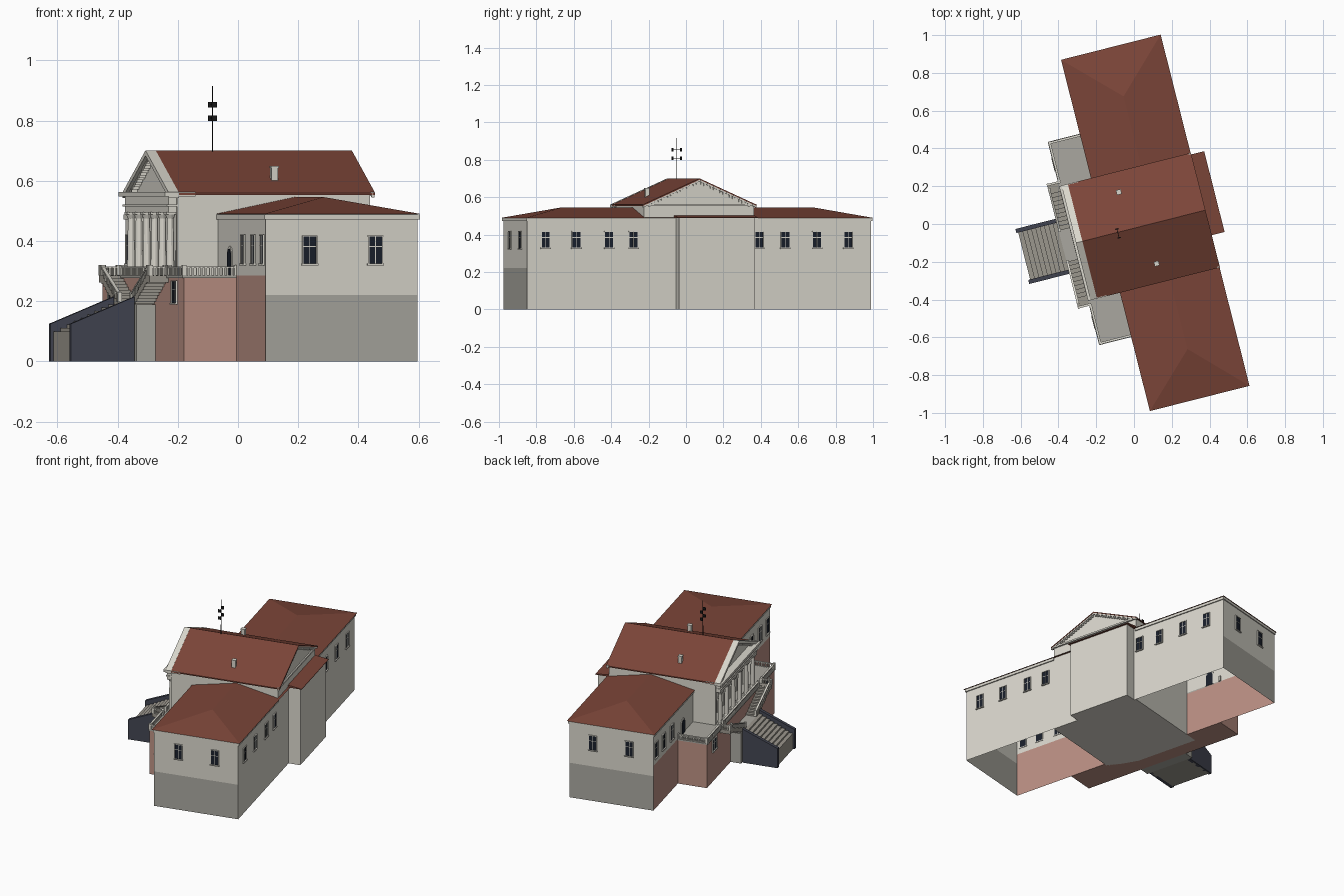
import bpy, bmesh, math
from mathutils import Matrix, Vector

if "Cube" in bpy.data.objects:
    bpy.data.objects.remove(bpy.data.objects["Cube"])

# local frame: X = depth (front is -X), Y = along the facade, then turned as a whole
PLACE = Matrix.Translation((0.005, -0.021, 0)) @ Matrix.Rotation(math.radians(14.2), 4, 'Z')


def mat(name, c):
    m = bpy.data.materials.new(name)
    m.diffuse_color = (*c, 1)
    m.use_nodes = True
    m.node_tree.nodes["Principled BSDF"].inputs["Base Color"].default_value = m.diffuse_color
    return m


ROOF = mat("roof_tile", (0.20, 0.06, 0.04))
WALL = mat("plaster", (0.70, 0.68, 0.61))
BASE = mat("stone_base", (0.40, 0.39, 0.35))
PINK = mat("pink_plaster", (0.50, 0.28, 0.23))
DARK = mat("dark_stone", (0.055, 0.06, 0.085))
GLASS = mat("glass", (0.010, 0.014, 0.024))
STEP = mat("step_stone", (0.33, 0.31, 0.27))
BLACK = mat("iron", (0.01, 0.01, 0.01))


class Part:
    """Collects simple solids into one named object."""
    def __init__(self, name, material):
        self.name, self.material, self.bm = name, material, bmesh.new()

    def box(self, x0, x1, y0, y1, z0, z1):
        self.prism([(x0, z0), (x1, z0), (x1, z1), (x0, z1)], 'y', y0, y1)

    def prism(self, pts, axis, a, b):
        def p(q, t):
            return (t, q[0], q[1]) if axis == 'x' else (q[0], t, q[1])
        self.loft([p(q, a) for q in pts], [p(q, b) for q in pts])

    def loft(self, r0, r1):
        v0 = [self.bm.verts.new(p) for p in r0]
        v1 = [self.bm.verts.new(p) for p in r1]
        fs = [self.bm.faces.new(v0), self.bm.faces.new(v1[::-1])]
        for i in range(len(v0)):
            j = (i + 1) % len(v0)
            fs.append(self.bm.faces.new((v0[j], v0[i], v1[i], v1[j])))
        bmesh.ops.recalc_face_normals(self.bm, faces=fs)

    def beam(self, p, q, w, h):
        p, q = Vector(p), Vector(q)
        d = q - p
        s = Vector((-d.y, d.x, 0)).normalized() * w / 2
        u = Vector((0, 0, h))
        self.loft([p - s, p + s, p + s + u, p - s + u], [q - s, q + s, q + s + u, q - s + u])

    def quad(self, *pts):
        self.bm.faces.new([self.bm.verts.new(p) for p in pts])

    def cone(self, x, y, z0, z1, r0, r1, n=12):
        bmesh.ops.create_cone(self.bm, cap_ends=True, segments=n, radius1=r0, radius2=r1,
                              depth=z1 - z0, matrix=Matrix.Translation((x, y, (z0 + z1) / 2)))

    def done(self):
        me = bpy.data.meshes.new(self.name)
        self.bm.to_mesh(me)
        self.bm.free()
        me.materials.append(self.material)
        ob = bpy.data.objects.new(self.name, me)
        ob.matrix_world = PLACE
        bpy.context.collection.objects.link(ob)


F, B, E = -0.15, 0.37, 0.948      # wing front, wing back, wing end
H, RISE, TOP = 0.313, 0.56, 0.70  # main roof half width, eave and ridge

# wing walls, open underneath
walls, pink, base = Part("wing_walls", WALL), Part("pink_lower_walls", PINK), Part("end_base_walls", BASE)
for s in (-1, 1):
    def wall(part, x0, y0, x1, y1, z0, z1):
        c = [(x0, s * y0, z0), (x1, s * y1, z0), (x1, s * y1, z1), (x0, s * y0, z1)]
        part.quad(*(c if s < 0 else c[::-1]))
    wall(pink, F, E, F, 0.25, 0, 0.285)
    pink.bm.faces.ensure_lookup_table()
    pink.bm.faces[-1].normal_flip()
    wall(walls, F, 0.25, F, E, 0.285, 0.49)
    pink_end = wall(base, F, E, B, E, 0, 0.22)
    wall(walls, F, E, B, E, 0.22, 0.49)
    wall(walls, B, E, B, 0.25, 0, 0.49)
    walls.box(F - 0.006, B + 0.007, s * 0.30, s * 0.954, 0.472, 0.488)

# main block, rear projection, gables
main = Part("main_block", WALL)
main.box(-0.235, B, -0.303, 0.303, 0, RISE)
for s in (-1, 1):
    main.box(-0.29, -0.235, s * 0.303, s * 0.285, 0.285, RISE)
main.box(B, 0.443, -0.128, 0.29, 0, 0.488)
main.prism([(-0.303, 0.553), (0.303, 0.553), (0, 0.688)], 'x', -0.29, 0.373)
main.box(B, 0.381, -H, H, 0.553, 0.563)
main.done()

# roofs
roof = Part("main_roof", ROOF)


def chevron(part, x0, x1, drop, thick):
    part.prism([(-H, RISE - drop), (0, TOP - drop), (H, RISE - drop), (H, RISE - drop - thick),
                (0, TOP - drop - thick), (-H, RISE - drop - thick)], 'x', x0, x1)


chevron(roof, -0.287, 0.385, 0, 0.007)
roof.prism([(B, 0.488), (0.455, 0.488), (0.455, 0.491), (B, 0.503)], 'y', -0.137, 0.304)
roof.done()
hip = Part("wing_hip_roof", ROOF)
x0, x1, y1, xm, yr = -0.161, 0.383, 0.959, 0.113, 0.69
a, b, c, d = [(x0, -y1, 0.489), (x1, -y1, 0.489), (x1, y1, 0.489), (x0, y1, 0.489)]
e, f = (xm, -yr, 0.546), (xm, yr, 0.546)
hip.quad(a, b, e)
hip.quad(b, c, f, e)
hip.quad(c, d, f)
hip.quad(d, a, e, f)
hip.quad(d, c, b, a)
hip.done()

# portico: entablature, raking cornices with dentils, columns
port = Part("portico_pediment", WALL)
port.box(-0.318, -0.235, -0.295, 0.295, 0.495, 0.548)
port.box(-0.335, -0.23, -H, H, 0.548, 0.562)
port.box(-0.324, -0.235, -0.30, 0.30, 0.515, 0.521)
chevron(port, -0.322, -0.287, -0.001, 0.018)
chevron(port, 0.373, 0.383, 0.007, 0.009)
for s in (-1, 1):
    for i in range(16):
        y = s * (0.012 + i * 0.0175)
        z = TOP - abs(y) * (TOP - RISE) / H
        port.box(-0.31, -0.287, y - 0.005, y + 0.005, z - 0.030, z - 0.015)
        port.box(0.372, 0.38, y - 0.005, y + 0.005, z - 0.026, z - 0.014)
port.done()
cols = Part("portico_columns", WALL)
for i in range(6):
    y = -0.265 + i * 0.106
    cols.box(-0.322, -0.286, y - 0.018, y + 0.018, 0.285, 0.296)
    cols.cone(-0.304, y, 0.296, 0.304, 0.017, 0.015)
    cols.cone(-0.304, y, 0.304, 0.474, 0.014, 0.011)
    cols.cone(-0.304, y, 0.474, 0.488, 0.011, 0.018)
    cols.box(-0.322, -0.286, y - 0.018, y + 0.018, 0.488, 0.496)
cols.done()

# windows and doors: pane, frame, glazing bars
pane, frame = Part("window_panes", GLASS), Part("window_frames", WALL)


def window(axis, face, out, c, z0, z1, w):
    def put(part, t, c0, c1, a, b):
        lo, hi = sorted((face - out * 0.003, face + out * t))
        if axis == 'x':
            part.box(lo, hi, c0, c1, a, b)
        else:
            part.box(c0, c1, lo, hi, a, b)
    h = w / 2
    put(pane, 0.002, c - h, c + h, z0, z1)
    for k in (-h - 0.0035, h):
        put(frame, 0.006, c + k, c + k + 0.0035, z0, z1)
    put(frame, 0.003, c - 0.0015, c + 0.0015, z0, z1)
    put(frame, 0.003, c - h, c + h, z0 + (z1 - z0) * 0.62, z0 + (z1 - z0) * 0.62 + 0.003)
    put(frame, 0.009, c - h - 0.006, c + h + 0.006, z0 - 0.006, z0)
    put(frame, 0.006, c - h - 0.004, c + h + 0.004, z1, z1 + 0.004)


for s in (-1, 1):
    for u in (0.0, 0.225):
        window('y', s * E, s, u, 0.325, 0.415, 0.044)
    for y in (0.65, 0.785, 0.905):
        window('x', F, -1, s * y, 0.325, 0.418, 0.044)
    window('x', -0.33, -1, s * 0.43, 0.195, 0.265, 0.06)
for y in (-0.847, -0.677, -0.497, -0.362, 0.331, 0.475, 0.65, 0.822):
    window('x', B, 1, y, 0.33, 0.415, 0.044)


def arch(part, x, out, y, w, z0, z1):
    r = w / 2
    pts = [(y - r, z0)] + [(y - r * math.cos(t * math.pi / 8), z1 - r + r * math.sin(t * math.pi / 8))
                           for t in range(9)] + [(y + r, z0)]
    part.prism(pts, 'x', x - out, x + 0.003)


for x, y in [(F, -0.47), (F, 0.47)] + [(-0.235, -0.212 + i * 0.106) for i in range(5)]:
    arch(frame, x, 0.004, y, 0.062, 0.285, 0.383)
    arch(pane, x, 0.006, y, 0.046, 0.285, 0.374)
pane.done()
frame.done()

# terrace with pink walls and stone deck
pink.box(-0.33, F, -0.55, 0.55, 0, 0.28)
pink.done()
deck = Part("terrace_deck", BASE)
deck.box(-0.336, F, -0.555, 0.555, 0.278, 0.287)
deck.box(-0.395, -0.33, -0.165, 0.165, 0, 0.19)
deck.done()

# lower stair with dark cheeks, twin upper flights
stair, cheek = Part("stair_steps", STEP), Part("stair_cheeks", DARK)
for i in range(9):
    x = -0.605 + i * 0.0235
    stair.box(x, x + 0.0235, -0.14, 0.14, 0, 0.10 + i * 0.01125)
for s in (-1, 1):
    cheek.prism([(-0.615, 0), (-0.397, 0), (-0.397, 0.215), (-0.615, 0.125)], 'y', s * 0.128, s * 0.15)
    for i in range(10):
        y, z = 0.085 + i * 0.022, 0.19 + (i + 1) * 0.0095
        stair.box(-0.395, -0.33, s * y, s * (y + 0.022), z - 0.028, z)
    stair.box(-0.395, -0.33, s * 0.30, s * 0.34, 0.262, 0.286)
stair.done()
cheek.done()

# balustrades
rails = Part("balustrades", WALL)


def balustrade(p, q, n):
    p, q = Vector(p), Vector(q)
    rails.beam(p + Vector((0, 0, 0.024)), q + Vector((0, 0, 0.024)), 0.012, 0.006)
    for i in range(n + 1):
        c = p.lerp(q, i / n)
        r, h = (0.007, 0.034) if i in (0, n) else (0.0032, 0.026)
        rails.box(c.x - r, c.x + r, c.y - r, c.y + r, c.z, c.z + h)


for s in (-1, 1):
    balustrade((-0.328, s * 0.547, 0.286), (F, s * 0.547, 0.286), 12)
    balustrade((-0.328, s * 0.547, 0.286), (-0.328, s * 0.345, 0.286), 13)
    balustrade((-0.39, s * 0.085, 0.197), (-0.39, s * 0.31, 0.286), 14)
    balustrade((-0.39, s * 0.334, 0.286), (-0.33, s * 0.334, 0.286), 4)
balustrade((-0.328, -0.29, 0.286), (-0.328, 0.29, 0.286), 36)
rails.done()
walls.done()
base.done()

# chimneys and roof mast
chim = Part("chimneys", WALL)
for x, y in ((-0.036, 0.205), (0.065, -0.211)):
    chim.box(x - 0.011, x + 0.011, y - 0.011, y + 0.011, 0.59, 0.645)
    chim.box(x - 0.013, x + 0.013, y - 0.013, y + 0.013, 0.642, 0.649)
chim.done()
mast = Part("roof_mast", BLACK)
mx, my = -0.094, -0.006
mast.cone(mx, my, 0.69, 0.915, 0.0022, 0.0015, 8)
for z in (0.808, 0.853):
    mast.box(mx - 0.0015, mx + 0.0015, my - 0.026, my + 0.026, z - 0.0015, z + 0.0015)
    for s in (-1, 1):
        mast.box(mx - 0.009, mx + 0.009, my + s * 0.024 - 0.003, my + s * 0.024 + 0.003, z - 0.009, z + 0.009)
mast.done()
